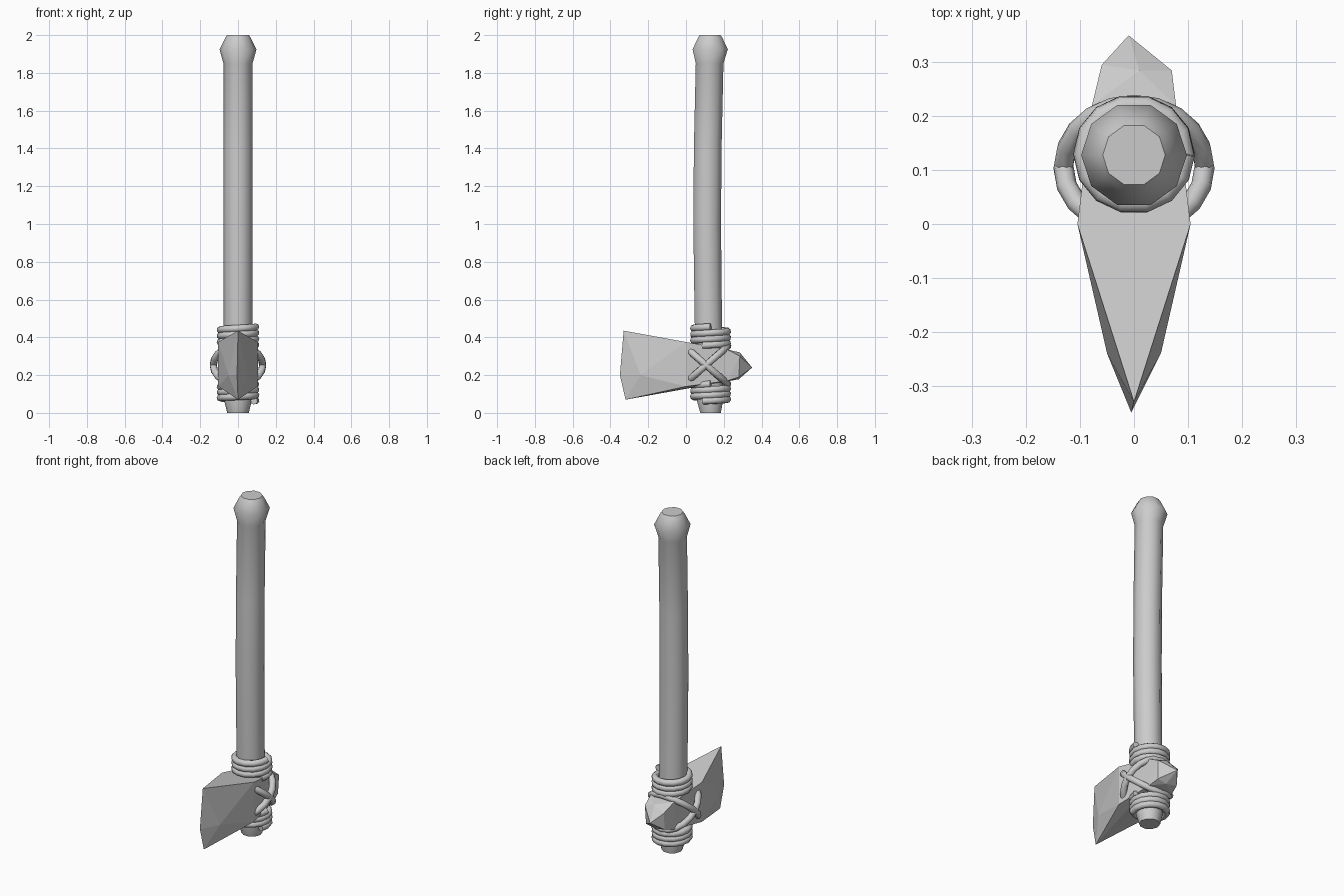
import bpy, bmesh
from math import sin, cos, pi

if "Cube" in bpy.data.objects:
    bpy.data.objects.remove(bpy.data.objects["Cube"])


def finish(name, bm, smooth):
    bmesh.ops.recalc_face_normals(bm, faces=bm.faces)
    me = bpy.data.meshes.new(name)
    bm.to_mesh(me)
    bm.free()
    ob = bpy.data.objects.new(name, me)
    bpy.context.collection.objects.link(ob)
    if smooth:
        shade(ob)
    return ob


def shade(ob):
    bpy.ops.object.select_all(action='DESELECT')
    bpy.context.view_layer.objects.active = ob
    ob.select_set(True)
    if ob.type == 'CURVE':
        bpy.ops.object.convert(target='MESH')
    bpy.ops.object.shade_smooth_by_angle(angle=0.9)


def rope(name, pts, closed=False, radius=0.02):
    cu = bpy.data.curves.new(name, 'CURVE')
    cu.dimensions = '3D'
    cu.bevel_depth = radius
    cu.bevel_resolution = 2
    cu.use_fill_caps = True
    sp = cu.splines.new('POLY')
    sp.points.add(len(pts) - 1)
    for p, co in zip(sp.points, pts):
        p.co = (*co, 1)
    sp.use_cyclic_u = closed
    ob = bpy.data.objects.new(name, cu)
    bpy.context.collection.objects.link(ob)
    shade(ob)


# handle: slightly bowed ten-sided shaft with a knob, rings of (z, centre y, radius)
SIDES = 10
profile = [(0, .13, .057), (.06, .127, .072), (.3, .123, .076), (.5, .118, .076),
           (1.0, .112, .077), (1.4, .115, .077), (1.85, .125, .077),
           (1.925, .128, .098), (1.985, .128, .068), (2.0, .128, .058)]
bm = bmesh.new()
rings = [[bm.verts.new((r * cos(2 * pi * i / SIDES), cy + r * sin(2 * pi * i / SIDES), z))
          for i in range(SIDES)] for z, cy, r in profile]
for a, b in zip(rings, rings[1:]):
    for i in range(SIDES):
        j = (i + 1) % SIDES
        bm.faces.new((a[i], a[j], b[j], b[i]))
bm.faces.new(rings[0])
bm.faces.new(rings[-1])
finish("handle", bm, True)

# stone head: faceted wedge blade in front, blunt point behind
pts = [(0, -.33, .435), (-.005, -.35, .2), (0, -.32, .07), (-.01, .35, .24)]
for s in (-1, 1):
    pts += [(s * .05, -.24, .2), (s * .105, 0, .375), (s * .105, 0, .14),
            (s * .078, .22, .335), (s * .078, .22, .17)]
pts += [(.07, .285, .30), (.066, .28, .19), (-.06, .295, .29), (-.06, .285, .19),
        (.01, .285, .32), (.01, .28, .178)]
bm = bmesh.new()
for p in pts:
    bm.verts.new(p)
bmesh.ops.convex_hull(bm, input=bm.verts)
bmesh.ops.delete(bm, geom=[v for v in bm.verts if not v.link_faces], context='VERTS')
finish("stone_head", bm, False)

# coiled bindings above and below the head
STEPS, TURNS = 14, 3
for name, top, bottom in (("upper_binding", .455, .36), ("lower_binding", .152, .065)):
    n = STEPS * TURNS
    rope(name, [(.094 * cos(2 * pi * i / STEPS), .13 - .092 * sin(2 * pi * i / STEPS),
                 top + (bottom - top) * i / n) for i in range(n + 2)], radius=.019)

# two tilted rope loops crossing on the sides
for name, s in (("cross_lashing_a", 1), ("cross_lashing_b", -1)):
    rope(name, [(.131 * cos(t), .106 + .115 * sin(t), .253 + s * .1 * sin(t))
                for t in (2 * pi * i / 20 for i in range(20))], closed=True, radius=.019)
